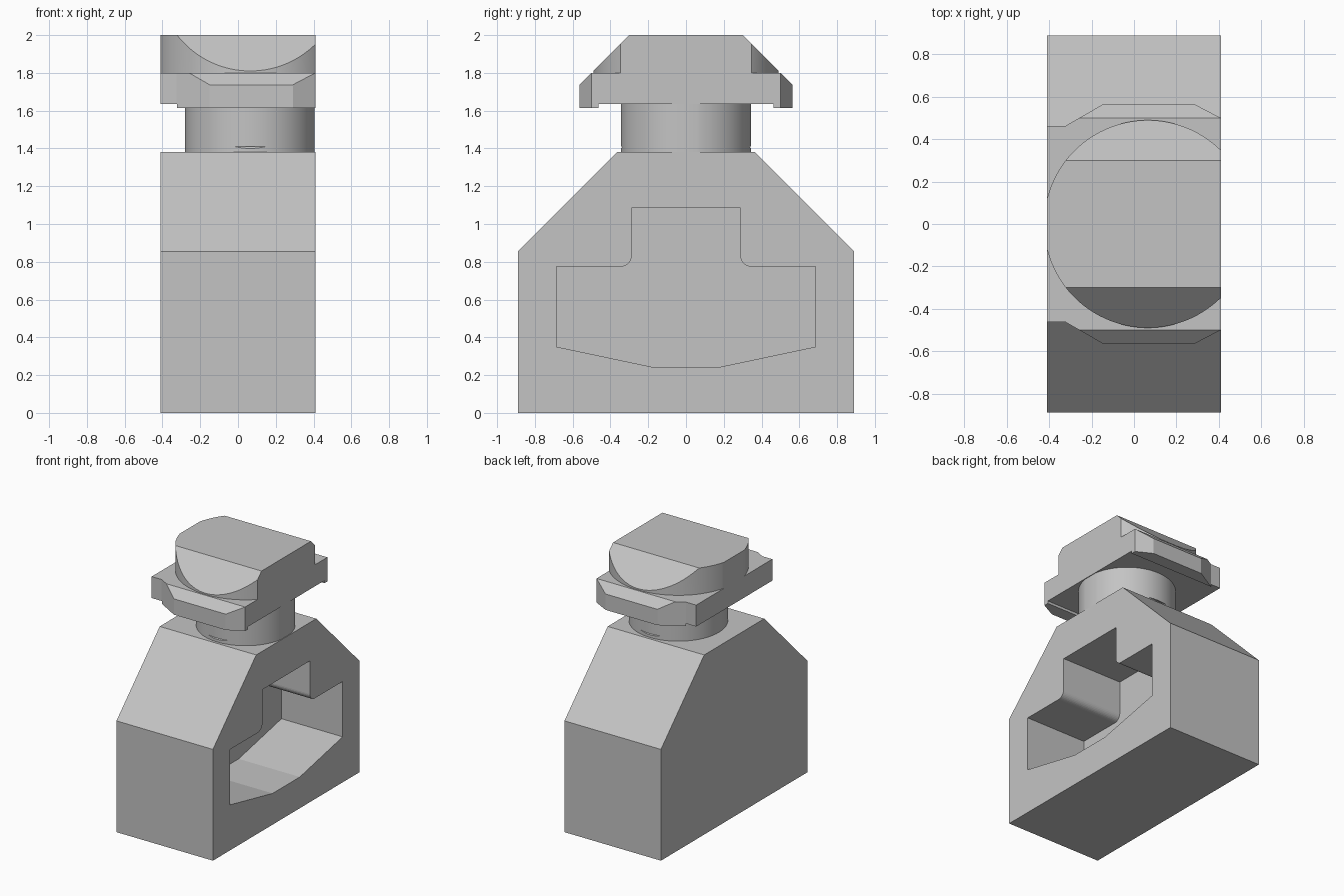
import bpy, bmesh, math
from mathutils import Vector

cube = bpy.data.objects.get("Cube")
if cube:
    bpy.data.objects.remove(cube, do_unlink=True)

grey = bpy.data.materials.new("plain grey")
grey.use_nodes = True
grey.diffuse_color = (0.55, 0.55, 0.55, 1)
grey.node_tree.nodes["Principled BSDF"].inputs["Base Color"].default_value = grey.diffuse_color

HALF = 0.41          # half width of the block
AXIS_X = 0.065       # centre of the round parts


def prism(name, points, low, high, axis="z", cuts=()):
    """Extrude an outline along an axis, then trim by (point, normal) planes."""
    bm = bmesh.new()
    place = (lambda a, b: (a, b, low)) if axis == "z" else (lambda a, b: (low, a, b))
    face = bm.faces.new([bm.verts.new(place(a, b)) for a, b in points])
    ext = bmesh.ops.extrude_face_region(bm, geom=[face])
    shift = Vector((0, 0, high - low)) if axis == "z" else Vector((high - low, 0, 0))
    moved = [g for g in ext["geom"] if isinstance(g, bmesh.types.BMVert)]
    bmesh.ops.translate(bm, vec=shift, verts=moved)
    for co, no in cuts:
        geom = bm.verts[:] + bm.edges[:] + bm.faces[:]
        res = bmesh.ops.bisect_plane(bm, geom=geom, plane_co=co, plane_no=no, clear_outer=True)
        rim = [g for g in res["geom_cut"] if isinstance(g, bmesh.types.BMEdge)]
        if rim:
            bmesh.ops.edgeloop_fill(bm, edges=rim)
    bmesh.ops.recalc_face_normals(bm, faces=bm.faces[:])
    mesh = bpy.data.meshes.new(name)
    bm.to_mesh(mesh)
    bm.free()
    mesh.materials.append(grey)
    obj = bpy.data.objects.new(name, mesh)
    bpy.context.collection.objects.link(obj)
    return obj


def circle(radius, sides=96):
    turns = [2 * math.pi * (i + 0.5) / sides for i in range(sides)]
    return [(AXIS_X + radius * math.cos(t), radius * math.sin(t)) for t in turns]


def smooth(obj):
    bpy.ops.object.select_all(action="DESELECT")
    obj.select_set(True)
    bpy.context.view_layer.objects.active = obj
    bpy.ops.object.shade_smooth_by_angle(angle=math.radians(25))


def mirrored(half):
    return half + [(-y, z) for y, z in reversed(half)]


def slopes(y, z):
    """Pair of 45 degree planes, front and back."""
    return [((0, s * y, z), (0, s, 1)) for s in (1, -1)]


# Block with sloped shoulders
block = prism("block", mirrored([(0.89, 0), (0.89, 0.855), (0.365, 1.38)]), -HALF, HALF, "x")

# Stepped pocket cut into one side, with rounded inner shoulders
R = 0.055
fillet = [(0.288 + R - R * math.cos(a), 0.775 + R - R * math.sin(a))
          for a in [math.pi / 2 * (1 - i / 8) for i in range(9)]]
pocket = prism("pocket_cutter",
               mirrored([(0.165, 0.24), (0.685, 0.35), (0.685, 0.775)] + fillet + [(0.288, 1.085)]),
               -0.11, HALF + 0.1, "x")
pocket.hide_render = True
cut = block.modifiers.new("pocket", "BOOLEAN")
cut.operation = "DIFFERENCE"
cut.solver = "EXACT"
cut.object = pocket
smooth(block)
bpy.ops.object.modifier_apply(modifier=cut.name)
bpy.data.objects.remove(pocket, do_unlink=True)

# Round neck, its foot shaved by the shoulder slopes
flat_side = [((0.405, 0, 0), (1, 0, 0))]
smooth(prism("neck_foot", circle(0.345), 1.36, 1.41, cuts=flat_side + slopes(0.365, 1.38)))
smooth(prism("neck", circle(0.345), 1.41, 1.64, cuts=flat_side))

# Flange plate with bevelled top edges
bevel = slopes(0.3, 2.0)
half_outline = [(HALF, 0.5), (0.29, 0.563), (-0.15, 0.563), (-0.325, 0.462), (-HALF, 0.462)]
outline = half_outline + [(x, -y) for x, y in reversed(half_outline)]
prism("flange", outline, 1.635, 1.8, cuts=bevel)

# Thin lips under the front and back edges of the flange
for side, label in ((1, "back"), (-1, "front")):
    prism(label + "_lip", outline, 1.615, 1.636,
          cuts=[((0, side * 0.463, 0), (0, -side, 0)), ((-0.325, 0, 0), (-1, 0, 0))])

# Round cap trimmed flat at the sides and sloped front and back
sides = [((s * HALF, 0, 0), (s, 0, 0)) for s in (1, -1)]
smooth(prism("cap", circle(0.49), 1.795, 2.0, cuts=sides + bevel))
